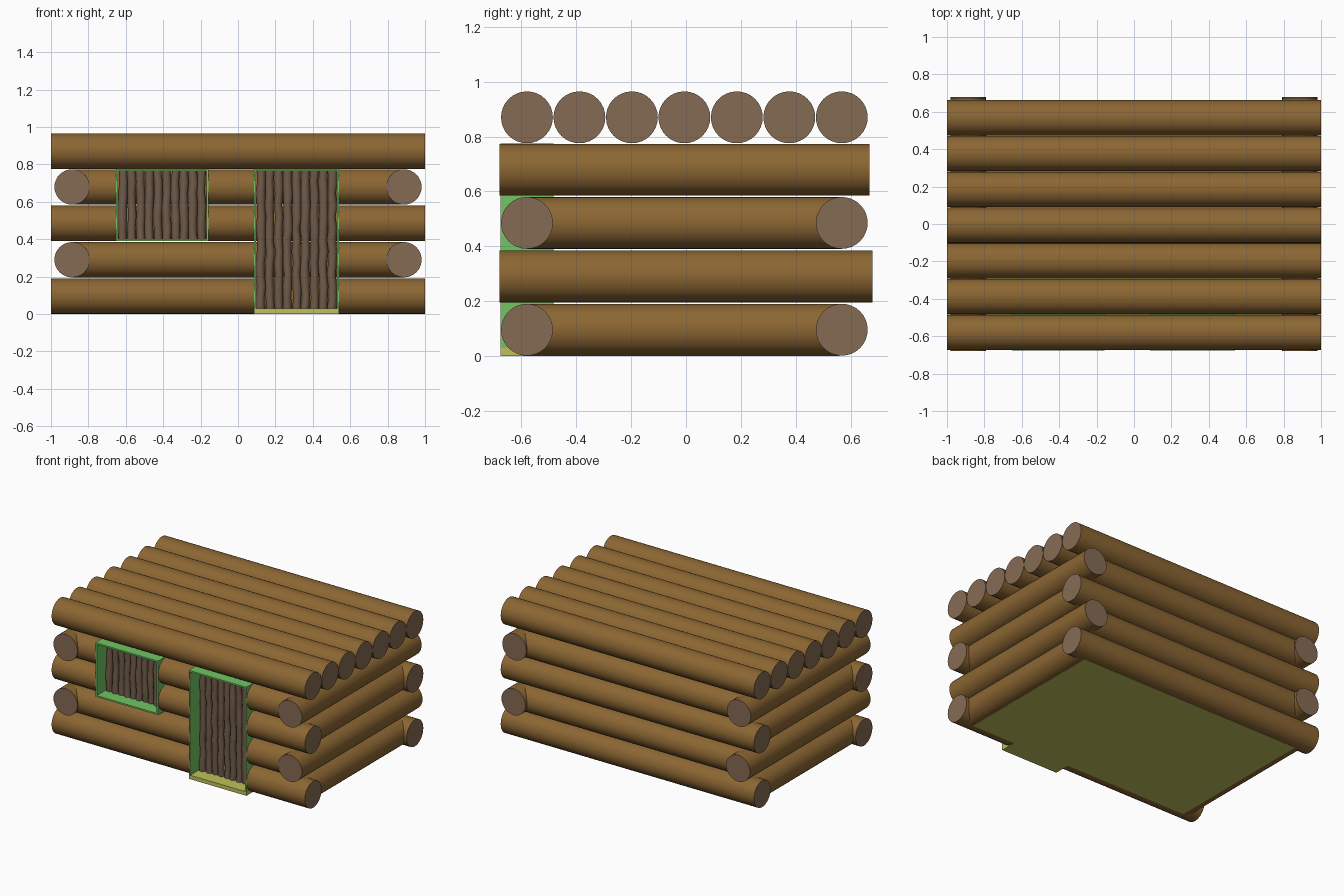
import bpy, bmesh, math, random
from mathutils import Matrix, Vector

if "Cube" in bpy.data.objects:
    bpy.data.objects.remove(bpy.data.objects["Cube"])

random.seed(4)


def material(name, rgb):
    m = bpy.data.materials.new(name)
    m.diffuse_color = (*rgb, 1)
    m.use_nodes = True
    m.node_tree.nodes["Principled BSDF"].inputs["Base Color"].default_value = m.diffuse_color
    return m


BARK = material("bark brown", (0.26, 0.133, 0.033))
CUT = material("cut wood", (0.235, 0.148, 0.089))
STICK = material("stick brown", (0.165, 0.106, 0.068))
GREEN = material("frame green", (0.17, 0.56, 0.127))
FLOOR = material("olive yellow", (0.53, 0.53, 0.107))

R = 0.0945                      # log radius
LEVELS = [0.0955, 0.29, 0.485, 0.679]
FRONT, BACK = -0.58, 0.568      # y of long walls
SIDE = 0.887                    # x of end walls
DOOR = (0.085, 0.54)
WINDOW = (-0.652, -0.158)


def finish(name, bm, mats):
    me = bpy.data.meshes.new(name)
    bm.to_mesh(me)
    bm.free()
    for m in mats:
        me.materials.append(m)
    ob = bpy.data.objects.new(name, me)
    bpy.context.collection.objects.link(ob)
    return ob


def log(name, a, b):
    """Round log from a to b, with cut-wood ends."""
    a, b = Vector(a), Vector(b)
    d = b - a
    rot = d.to_track_quat('Z', 'Y').to_matrix().to_4x4()
    bm = bmesh.new()
    bmesh.ops.create_cone(bm, cap_ends=True, segments=32, radius1=R, radius2=R,
                          depth=d.length,
                          matrix=Matrix.Translation((a + b) / 2) @ rot)
    for f in bm.faces:
        cap = len(f.verts) > 4
        f.material_index = 1 if cap else 0
        f.smooth = not cap
    for e in bm.edges:
        if any(len(f.verts) > 4 for f in e.link_faces):
            e.smooth = False
    return finish(name, bm, [BARK, CUT])


def box(name, lo, hi, mat):
    lo, hi = Vector(lo), Vector(hi)
    bm = bmesh.new()
    bmesh.ops.create_cube(bm, size=1, matrix=Matrix.Translation((lo + hi) / 2)
                          @ Matrix.Diagonal((*(hi - lo), 1)))
    return finish(name, bm, [mat])


def stick(name, x, y, z0, z1, r):
    """Slightly crooked upright stick."""
    n, sides = max(5, round((z1 - z0) / 0.06)), 12
    bm = bmesh.new()
    rings = []
    for i in range(n + 1):
        cx, cy = x + random.uniform(-.004, .004), y + random.uniform(-.004, .004)
        rr = r * random.uniform(0.9, 1.08)
        z = z0 + (z1 - z0) * i / n
        rings.append([bm.verts.new((cx + rr * math.cos(2 * math.pi * k / sides),
                                    cy + rr * math.sin(2 * math.pi * k / sides), z))
                      for k in range(sides)])
    for p, q in zip(rings, rings[1:]):
        for k in range(sides):
            j = (k + 1) % sides
            bm.faces.new((p[k], p[j], q[j], q[k])).smooth = True
    bm.faces.new(rings[0][::-1])
    bm.faces.new(rings[-1])
    return finish(name, bm, [STICK])


# Front and back walls: long logs on odd courses, short ones on even courses
for i, z in enumerate(LEVELS):
    end = 1.0 if i % 2 == 0 else SIDE
    log("back_wall_log", (-end, BACK, z), (end, BACK, z))
    holes = ([WINDOW] if i >= 2 else []) + [DOOR]
    start = -end
    for h0, h1 in holes:
        log("front_wall_log", (start, FRONT, z), (h0 + 0.004, FRONT, z))
        start = h1 - 0.004
    log("front_wall_log", (start, FRONT, z), (end, FRONT, z))

# End walls: protruding logs on even courses
for i, z in enumerate(LEVELS):
    y0, y1 = (FRONT, BACK) if i % 2 == 0 else (-0.68, 0.68)
    if i == 3:
        y1 = 0.67
    for s in (-1, 1):
        log("end_wall_log", (s * SIDE, y0, z), (s * SIDE, y1, z))

# Roof logs
for k in range(7):
    y = FRONT + (BACK - FRONT) * k / 6
    log("roof_log", (-1, y, 0.87), (1, y, 0.87))

# Floor and door sill
box("floor", (-0.885, -0.56, 0.0), (0.885, 0.56, 0.02), FLOOR)
box("door_sill", (DOOR[0], -0.677, 0.0), (DOOR[1], -0.483, 0.028), FLOOR)


# Green frames lining the openings
def frame(name, hole, z0, z1, bottom):
    t, f, b = 0.011, -0.677, -0.483
    x0, x1 = hole
    box(name + "_left", (x0, f, z0), (x0 + t, b, z1), GREEN)
    box(name + "_right", (x1 - t, f, z0), (x1, b, z1), GREEN)
    box(name + "_top", (x0 + t, f, z1 - t), (x1 - t, b, z1), GREEN)
    if bottom:
        box(name + "_bottom", (x0 + t, f, z0), (x1 - t, b, z0 + t), GREEN)


frame("door_frame", DOOR, 0.028, 0.775, False)
frame("window_frame", WINDOW, 0.389, 0.775, True)


# Rows of sticks closing the openings
def stick_row(name, hole, z0, z1, count):
    x0, x1 = hole[0] + 0.013, hole[1] - 0.013
    step = (x1 - x0) / count
    for k in range(count):
        stick(name, x0 + step * (k + 0.5), -0.565, z0, z1, step * 0.5)


stick_row("door_stick", DOOR, 0.025, 0.767, 9)
stick_row("window_stick", WINDOW, 0.397, 0.767, 10)
